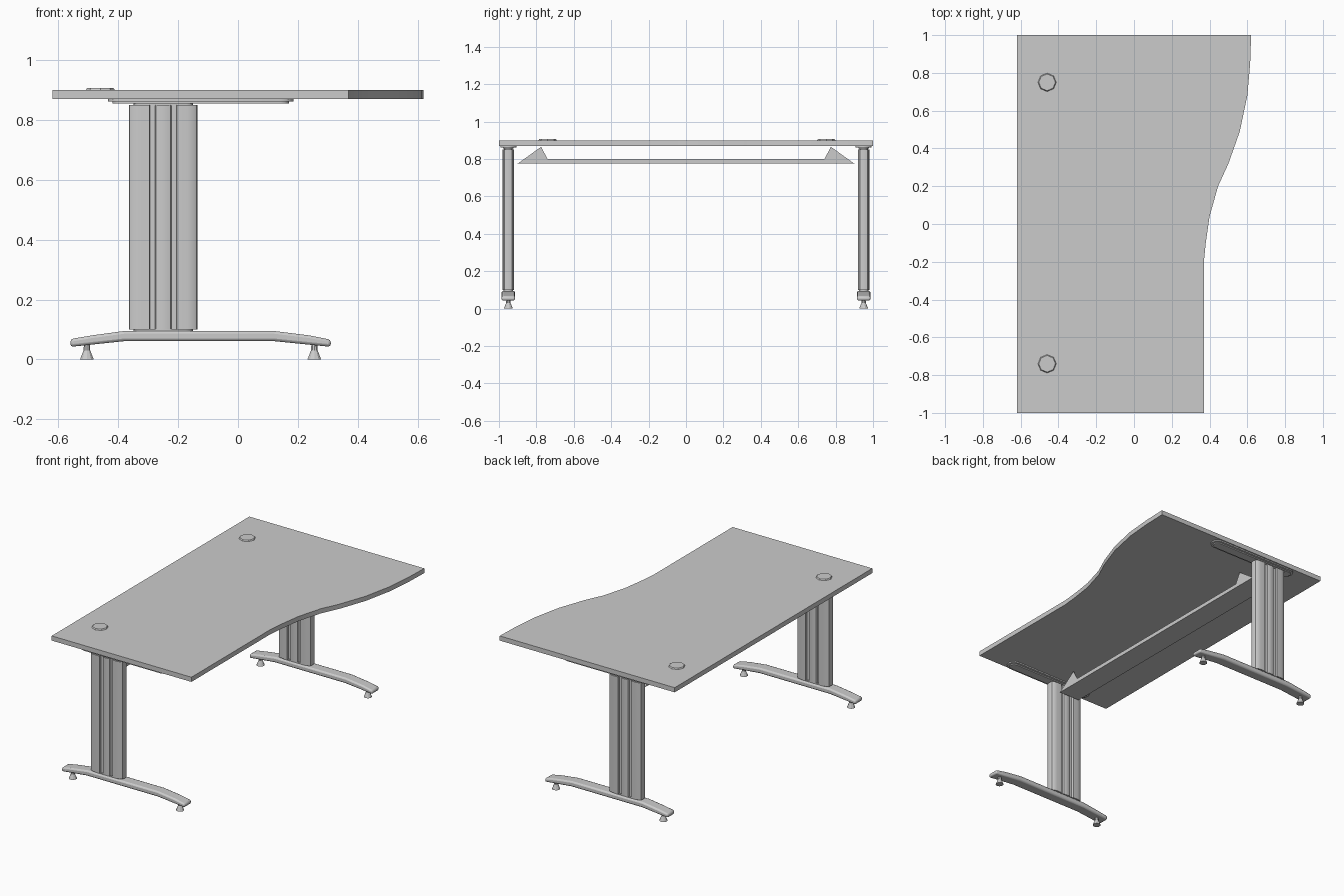
import bpy, bmesh, math
from mathutils import Vector

if "Cube" in bpy.data.objects:
    bpy.data.objects.remove(bpy.data.objects["Cube"], do_unlink=True)

grey = bpy.data.materials.new("light grey")
grey.use_nodes = True
grey.diffuse_color = (0.6, 0.6, 0.6, 1)
grey.node_tree.nodes["Principled BSDF"].inputs["Base Color"].default_value = (0.6, 0.6, 0.6, 1)


def finish(name, bm, bevel=0, smooth=True):
    bmesh.ops.recalc_face_normals(bm, faces=bm.faces)
    mesh = bpy.data.meshes.new(name)
    bm.to_mesh(mesh)
    bm.free()
    mesh.materials.append(grey)
    ob = bpy.data.objects.new(name, mesh)
    bpy.context.collection.objects.link(ob)
    if bevel:
        mod = ob.modifiers.new("Bevel", 'BEVEL')
        mod.width, mod.segments, mod.limit_method = bevel, 2, 'ANGLE'
    if smooth:
        bpy.ops.object.select_all(action='DESELECT')
        ob.select_set(True)
        bpy.context.view_layer.objects.active = ob
        bpy.ops.object.shade_smooth_by_angle(angle=math.radians(35))
    return ob


def extrude(name, points, axis, start, end, **options):
    """Extrude a 2D outline along the x, y or z axis."""
    bm = bmesh.new()
    place = {'x': lambda a, b: (start, a, b),
             'y': lambda a, b: (a, start, b),
             'z': lambda a, b: (a, b, start)}[axis]
    face = bm.faces.new([bm.verts.new(place(a, b)) for a, b in points])
    out = bmesh.ops.extrude_face_region(bm, geom=[face])
    shift = Vector([(end - start) * (axis == k) for k in 'xyz'])
    bmesh.ops.translate(bm, vec=shift,
                        verts=[v for v in out['geom'] if isinstance(v, bmesh.types.BMVert)])
    return finish(name, bm, **options)


def cone(name, x, y, z0, z1, r0, r1, sides):
    bm = bmesh.new()
    bmesh.ops.create_cone(bm, cap_ends=True, segments=sides, radius1=r0, radius2=r1, depth=z1 - z0)
    bmesh.ops.translate(bm, vec=(x, y, (z0 + z1) / 2), verts=bm.verts)
    return finish(name, bm, smooth=False)


def slot(x0, x1, y, radius):
    """Outline of a long plate with rounded ends."""
    pts = []
    for cx, turn in ((x1 - radius, -90), (x0 + radius, 90)):
        for i in range(7):
            a = math.radians(turn + 30 * i)
            pts.append((cx + radius * math.cos(a), y + radius * math.sin(a)))
    return pts


# Tabletop with a wave along one edge
wave = [(0.37, -0.2), (0.38, -0.1), (0.4, 0.04), (0.445, 0.2), (0.5, 0.32),
        (0.56, 0.49), (0.6, 0.68), (0.615, 0.85), (0.62, 1)]
extrude("tabletop", [(-0.62, 1), (-0.62, -1), (0.37, -1)] + wave, 'z', 0.87, 0.9)

# Cable caps
for name, y in (("front", -0.74), ("back", 0.75)):
    cone(name + "_cable_cap", -0.46, y, 0.898, 0.907, 0.05, 0.044, 8)

# Quarter section of the post: flat column, groove and central rib
quarter = [(0.115, 0.008), (0.112, 0.02), (0.1, 0.028), (0.08, 0.031), (0.046, 0.031),
           (0.044, 0.018), (0.028, 0.018), (0.024, 0.026), (0.01, 0.03)]
half = quarter + [(-u, v) for u, v in reversed(quarter)]
section = half + [(u, -v) for u, v in reversed(half)]

foot_side = [(-0.56, 0.042), (-0.38, 0.061), (0.12, 0.061), (0.31, 0.042),
             (0.31, 0.066), (0.24, 0.08), (0.12, 0.095), (-0.38, 0.095), (-0.49, 0.08), (-0.56, 0.068)]

# Two leg frames
for end, y in (("front", -0.95), ("back", 0.95)):
    extrude(end + "_post", [(u - 0.25, v + y) for u, v in section], 'z', 0.1, 0.85)
    extrude(end + "_foot", foot_side, 'y', y - 0.036, y + 0.036, bevel=0.009)
    extrude(end + "_post_base", slot(-0.35, -0.15, y, 0.025), 'z', 0.09, 0.102)
    extrude(end + "_top_bracket", slot(-0.435, 0.185, y, 0.043), 'z', 0.862, 0.871)
    extrude(end + "_bracket_rail", slot(-0.42, 0.17, y, 0.028), 'z', 0.855, 0.864)
    extrude(end + "_post_cap", slot(-0.35, -0.15, y, 0.022), 'z', 0.848, 0.858)
    for side, x in (("right", -0.505), ("left", 0.255)):
        cone(f"{end}_{side}_glide", x, y, 0, 0.03, 0.024, 0.012, 10)
        cone(f"{end}_{side}_glide_stem", x, y, 0.028, 0.055, 0.012, 0.01, 10)

# Cable tray: side panel with raised ends, floor and back lip
panel = [(-0.9, 0.775), (0.9, 0.775), (0.775, 0.865), (0.74, 0.8), (-0.74, 0.8), (-0.775, 0.865)]
extrude("tray_panel", panel, 'x', -0.18, -0.176, smooth=False)
extrude("tray_floor", [(-0.32, -0.9), (-0.178, -0.9), (-0.178, 0.9), (-0.32, 0.9)],
        'z', 0.775, 0.778, smooth=False)
extrude("tray_lip", [(-0.86, 0.775), (0.86, 0.775), (0.84, 0.8), (-0.84, 0.8)],
        'x', -0.322, -0.318, smooth=False)
